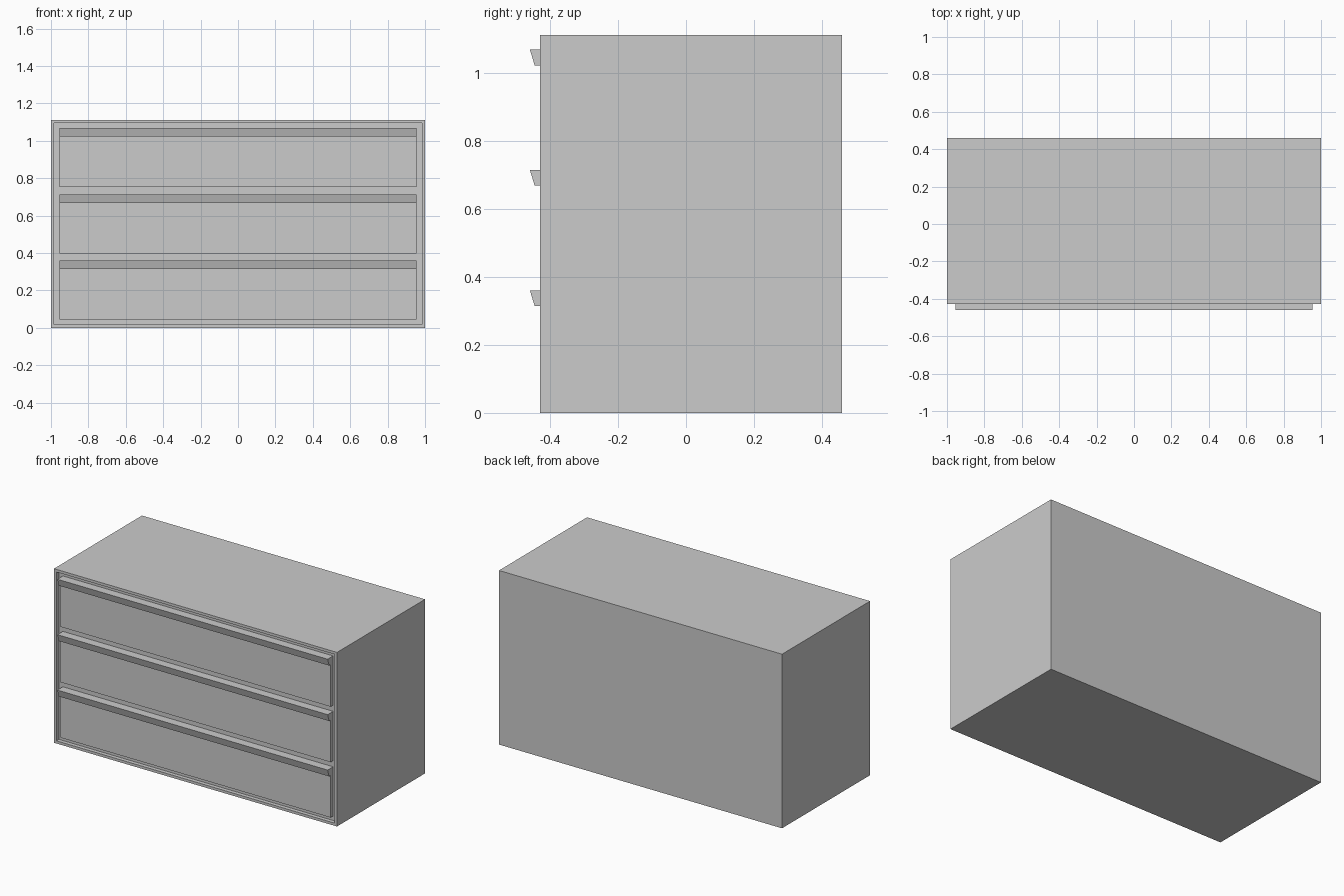
import bpy
import bmesh

if "Cube" in bpy.data.objects:
    bpy.data.objects.remove(bpy.data.objects["Cube"])

W, H = 1.0, 1.112            # half width, height
FRONT, BACK = -0.429, 0.459  # case front and back
RECESS = -0.404              # back of the shallow front recess
RIM = 0.024                  # thickness of the case rim
DRAWER_W = 0.955             # half width of a drawer


def finish(name, bm):
    bmesh.ops.recalc_face_normals(bm, faces=bm.faces[:])
    mesh = bpy.data.meshes.new(name)
    bm.to_mesh(mesh)
    bm.free()
    obj = bpy.data.objects.new(name, mesh)
    bpy.context.collection.objects.link(obj)
    return obj


# Case: a box whose front face is inset and pushed in to leave a rim
bm = bmesh.new()
bmesh.ops.create_cube(bm, size=1)
bmesh.ops.scale(bm, vec=(2 * W, BACK - FRONT, H), verts=bm.verts)
bmesh.ops.translate(bm, vec=(0, (BACK + FRONT) / 2, H / 2), verts=bm.verts)
bm.normal_update()
front = min(bm.faces, key=lambda f: f.calc_center_median().y)
bmesh.ops.inset_region(bm, faces=[front], thickness=RIM)
ring = bmesh.ops.extrude_discrete_faces(bm, faces=[front])["faces"][0]
bmesh.ops.translate(bm, vec=(0, RECESS - FRONT, 0), verts=ring.verts)
finish("case", bm)


# Drawer: side profile with a slanted grip lip along the top, extruded across
def drawer(name, bottom, top):
    profile = [(RECESS, bottom), (FRONT, bottom), (FRONT, top - 0.046),
               (-0.445, top - 0.046), (-0.459, top), (RECESS, top)]
    bm = bmesh.new()
    face = bm.faces.new([bm.verts.new((-DRAWER_W, y, z)) for y, z in profile])
    ext = bmesh.ops.extrude_face_region(bm, geom=[face], use_keep_orig=True)
    verts = [v for v in ext["geom"] if isinstance(v, bmesh.types.BMVert)]
    bmesh.ops.translate(bm, vec=(2 * DRAWER_W, 0, 0), verts=verts)
    finish(name, bm)


for i, name in enumerate(("bottom_drawer", "middle_drawer", "top_drawer")):
    z = 0.045 + i * 0.354
    drawer(name, z, z + 0.315)
